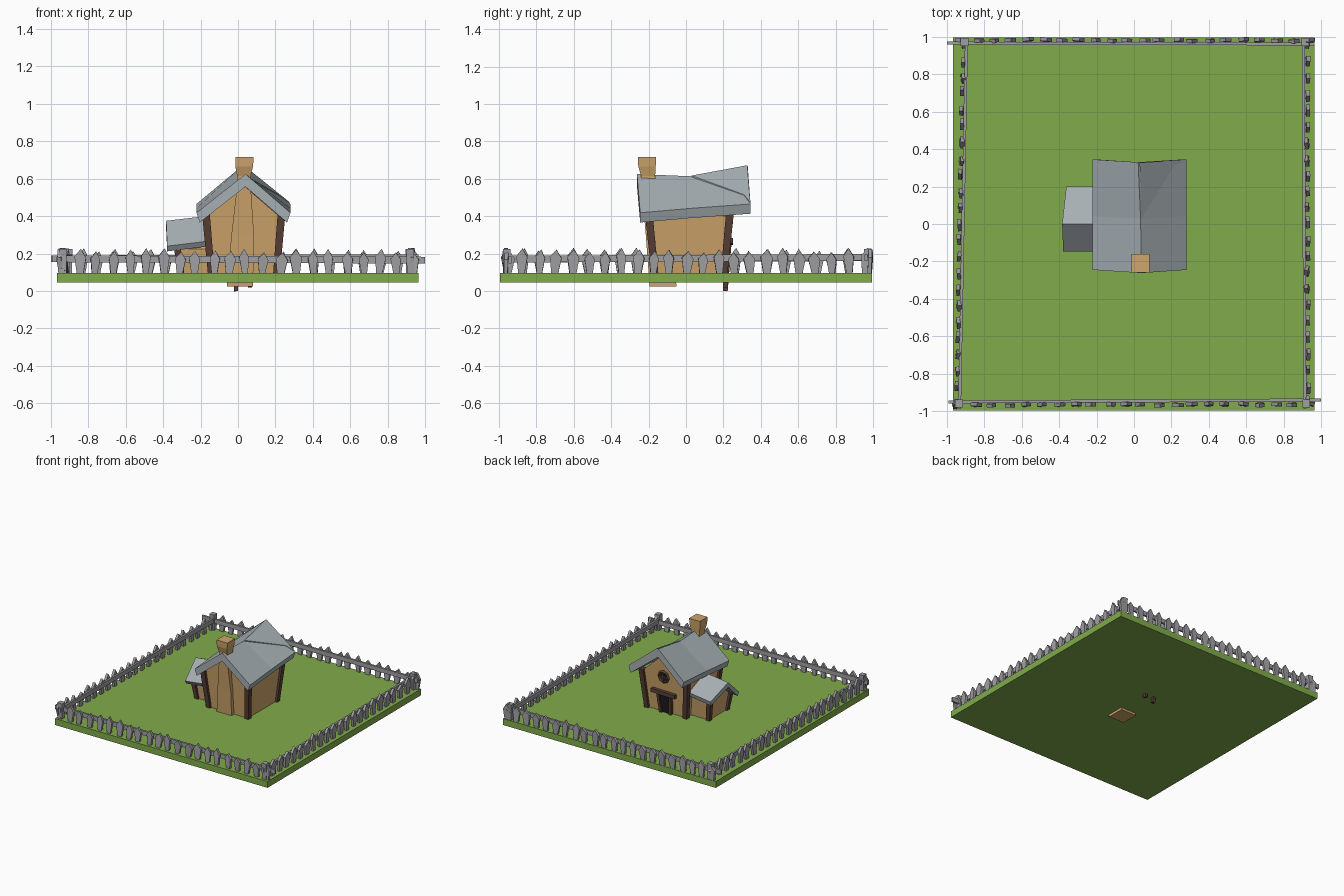
import bpy, math, random
from mathutils import Vector, Matrix

if "Cube" in bpy.data.objects:
    bpy.data.objects.remove(bpy.data.objects["Cube"])

random.seed(4)

def material(name, rgb):
    m = bpy.data.materials.new(name)
    m.diffuse_color = (*rgb, 1)
    m.use_nodes = True
    m.node_tree.nodes["Principled BSDF"].inputs["Base Color"].default_value = m.diffuse_color
    return m

GRASS = material("grass", (.22, .41, .07))
TAN = material("tan_wall", (.62, .38, .15))
WOOD = material("dark_wood", (.10, .05, .037))
SLATE = material("slate", (.38, .43, .45))
FENCE = material("fence_grey", (.35, .35, .37))
DARK = material("dark_opening", (.012, .012, .015))

def add_mesh(name, verts, faces, mat):
    me = bpy.data.meshes.new(name)
    me.from_pydata([tuple(v) for v in verts], [], faces)
    me.materials.append(mat)
    ob = bpy.data.objects.new(name, me)
    bpy.context.collection.objects.link(ob)
    return ob

def loft(name, rings, mat):
    """Skin equal rings of points and cap both ends."""
    n = len(rings[0])
    verts = [v for r in rings for v in r]
    faces = [(k*n + i, k*n + (i+1) % n, (k+1)*n + (i+1) % n, (k+1)*n + i)
             for k in range(len(rings)-1) for i in range(n)]
    faces += [tuple(reversed(range(n))), tuple(range(len(verts)-n, len(verts)))]
    ob = add_mesh(name, verts, faces, mat)
    import bmesh
    bm = bmesh.new()
    bm.from_mesh(ob.data)
    bmesh.ops.recalc_face_normals(bm, faces=bm.faces)
    bm.to_mesh(ob.data)
    bm.free()
    return ob

def rect(x0, x1, y0, y1, z):
    return [(x0, y0, z), (x1, y0, z), (x1, y1, z), (x0, y1, z)]

def beam(name, p, q, w, h, mat, taper=1.0):
    """Rectangular beam from p to q; w is the sideways width, h the other."""
    p, q = Vector(p), Vector(q)
    d = (q - p).normalized()
    up = Vector((0, 1, 0)) if abs(d.z) > .8 else Vector((0, 0, 1))
    s = d.cross(up).normalized()
    t = s.cross(d)
    ring = lambda c, k: [c + s*a*w*k/2 + t*b*h*k/2
                         for a, b in ((-1, -1), (1, -1), (1, 1), (-1, 1))]
    return loft(name, [ring(p, 1), ring(q, taper)], mat)

# Lawn slab
loft("lawn", [rect(-.967, .965, -.995, .995, .045), rect(-.967, .965, -.995, .995, .097)], GRASS)

# Main house walls, flaring upward to gabled ends
def gable(y0, y1):
    return [(-.14, y0, .08), (.205, y0, .08), (.235, y1, .40), (.035, y1, .585), (-.175, y1, .40)]
loft("house_walls", [gable(-.165, -.2), gable(.2, .235)], TAN)

# Main roof: swaybacked ridge kicked up at the back
def roof_ring(ye, yr, xr, zr, ze, t=.052):
    return [(-.222, ye, ze), (xr, yr, zr), (.28, ye, ze),
            (.262, ye, ze-t), (xr, yr, zr-t*1.3), (-.204, ye, ze-t)]
loft("main_roof", [roof_ring(-.245, -.262, .04, .625, .418),
                   roof_ring(.04, .03, .035, .613, .443),
                   roof_ring(.345, .33, .022, .668, .465)], SLATE)
# Loose slate panel lapping over the rear of the right slope
loft("loose_roof_panel", [[(.04, .03, .617), (.03, .328, .672), (.275, .343, .475), (.215, .31, .515)],
                          [(.04, .03, .605), (.03, .328, .655), (.27, .343, .46), (.215, .31, .49)]], SLATE)

# Corner posts of the house
for nm, x0, x1 in (("left", -.142, -.172), ("right", .205, .233)):
    for end, y0, y1 in (("front", -.165, -.2), ("back", .203, .235)):
        beam(f"{nm}_{end}_post", (x0, y0, .085), (x1, y1, .42), .036, .036, WOOD, 1.15)

# Chimney: leaning stack, flared neck and cap
loft("chimney", [rect(-.06, .08, -.195, -.05, .025),
                 rect(-.035, .085, -.215, -.09, .30),
                 rect(-.005, .068, -.238, -.16, .56),
                 rect(-.005, .068, -.24, -.165, .615),
                 rect(-.014, .08, -.255, -.162, .665),
                 rect(-.014, .084, -.258, -.16, .716)], TAN)

# Rear door with frame, and round window above it
loft("door", [rect(-.01, .08, .19, .214, .09), rect(-.012, .084, .2, .231, .245)], DARK)
beam("door_left_post", (.064, .21, .02), (.09, .23, .25), .022, .026, WOOD)
beam("door_right_post", (-.01, .21, 0), (-.02, .23, .25), .022, .026, WOOD)
beam("door_lintel", (-.07, .236, .262), (.145, .236, .268), .03, .03, WOOD)

bpy.ops.mesh.primitive_torus_add(major_segments=8, minor_segments=4, major_radius=.042,
                                 minor_radius=.012, location=(.036, .238, .40),
                                 rotation=(math.pi/2, 0, 0))
bpy.context.object.name = "window_frame"
bpy.context.object.data.materials.append(WOOD)
bpy.ops.mesh.primitive_cylinder_add(vertices=8, radius=.04, depth=.012, location=(.036, .234, .40),
                                    rotation=(math.pi/2, 0, 0))
bpy.context.object.name = "window_pane"
bpy.context.object.data.materials.append(DARK)
beam("window_bar_across", (-.004, .242, .40), (.076, .242, .40), .01, .01, WOOD)
beam("window_bar_upright", (.036, .242, .36), (.036, .242, .44), .01, .01, WOOD)

# Side annex with its own small gabled roof
def annex_gable(xb, xt):
    return [(xb, -.09, .08), (xb, .135, .08), (xt, .155, .255), (xt, .005, .345), (xt, -.105, .225)]
loft("annex_walls", [annex_gable(-.305, -.325), annex_gable(-.1, -.1)], TAN)

def annex_roof_ring(xr, xf, xb, z):
    return [(xf, -.148, z+.24), (xr, 0, z+.375), (xb, .2, z+.285),
            (xb, .19, z+.25), (xr, 0, z+.335), (xf, -.13, z+.212)]
loft("annex_roof", [annex_roof_ring(-.384, -.378, -.362, 0),
                    annex_roof_ring(-.13, -.13, -.13, .03)], SLATE)
for nm, y0, y1, z in (("front", -.09, -.105, .235), ("back", .135, .155, .26)):
    beam(f"annex_{nm}_post", (-.302, y0, .085), (-.325, y1, z), .032, .032, WOOD, 1.15)

# Picket fence: one rail and a row of crooked pointed pickets per side
def picket(name, pos, angle, k):
    w, h = .021*k, .115*random.uniform(.92, 1.12)
    prof = [(-w*.75, 0), (w*.75, 0), (w*1.3, h*.68), (w*.1, h*1.05), (-w*1.3, h*.72)]
    m = (Matrix.Translation(pos) @ Matrix.Rotation(angle + random.uniform(-.12, .12), 4, 'Z')
         @ Matrix.Rotation(random.uniform(-.09, .09), 4, 'Y')
         @ Matrix.Rotation(random.uniform(-.06, .06), 4, 'X'))
    loft(name, [[m @ Vector((x, y, z)) for x, z in prof] for y in (-.01, .01)], FENCE)

def fence(name, rail_a, rail_b, picket_a, picket_b, n):
    beam(name + "_rail", rail_a, rail_b, .016, .036, FENCE)
    a, b = Vector(picket_a), Vector(picket_b)
    ang = math.atan2(b.y - a.y, b.x - a.x)
    for i in range(n):
        f = (i + random.uniform(-.1, .1)) / (n - 1)
        f = min(max(f, 0), 1)
        picket(f"{name}_picket_{i}", a.lerp(b, f), ang, random.uniform(.9, 1.2))

fence("front_fence", (-.99, -.95, .172), (1, -.94, .165), (-.94, -.967, .095), (.94, -.963, .095), 22)
fence("back_fence", (-1, .966, .172), (.965, .962, .178), (-.93, .983, .095), (.94, .98, .095), 22)
fence("left_fence", (-.932, -.985, .17), (-.895, .98, .178), (-.948, -.96, .095), (-.912, .96, .095), 23)
fence("right_fence", (.913, -.985, .17), (.904, .98, .18), (.928, -.96, .095), (.925, .96, .095), 23)

# Corner posts of the fence
for i, (x, y) in enumerate(((-.935, -.958), (.92, -.958), (-.905, .972), (.915, .972))):
    beam(f"fence_corner_post_{i}", (x, y, .09), (x, y, .225), .035, .035, FENCE, 1.2)
